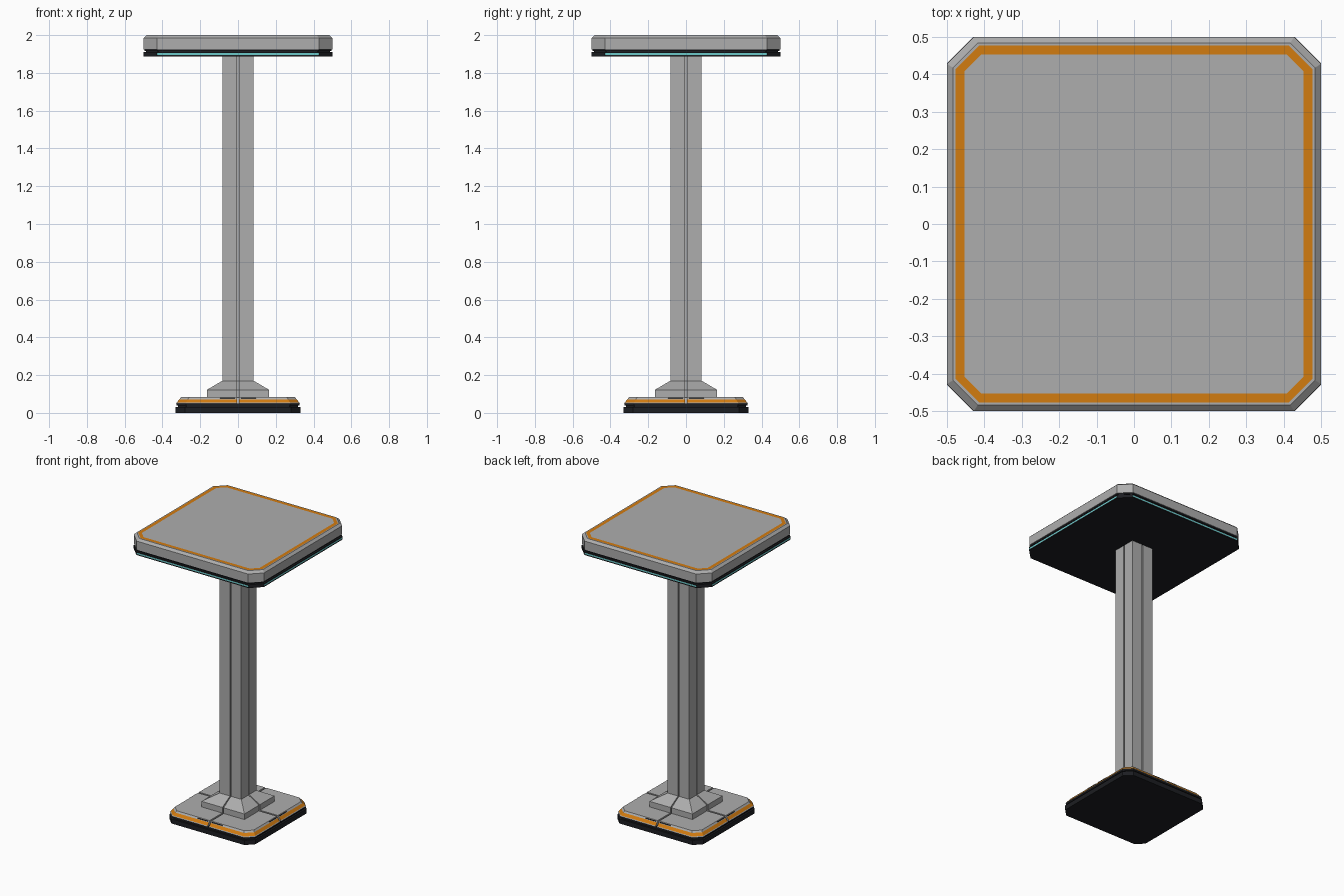
import bpy, bmesh
from mathutils import Matrix, Vector

if "Cube" in bpy.data.objects:
    bpy.data.objects.remove(bpy.data.objects["Cube"])


def material(name, rgb):
    m = bpy.data.materials.new(name)
    m.diffuse_color = (*rgb, 1)
    m.use_nodes = True
    m.node_tree.nodes["Principled BSDF"].inputs["Base Color"].default_value = m.diffuse_color
    return m


GREY = material("grey", (0.42, 0.42, 0.42))
DARK = material("dark", (0.012, 0.013, 0.016))
ORANGE = material("orange", (0.65, 0.2, 0.005))
TEAL = material("teal", (0.15, 0.6, 0.6))


def outline(h, c, notch):
    """Square outline with cut corners and optional centre grooves, plus edge tags."""
    side = [((-h + c, -h), "face")]
    if notch:
        g, d = notch
        side += [((-g, -h), "notch"), ((-g, -h + d), "notch"),
                 ((g, -h + d), "notch"), ((g, -h), "face")]
    if c > 0:
        side.append(((h - c, -h), "corner"))
    pts = []
    for k in range(4):
        for (x, y), tag in side:
            for _ in range(k):
                x, y = -y, x
            pts.append((x, y, tag))
    return pts


def loft(name, sections, base, accent=None, accent_layer=-1,
         accent_tags=("face", "corner"), notch=None):
    """Stack outlines (z, half width, corner cut) into a closed solid."""
    bm = bmesh.new()
    rings, tags = [], []
    for z, h, c in sections:
        pts = outline(h, c, notch)
        tags = [p[2] for p in pts]
        rings.append([bm.verts.new((p[0], p[1], z)) for p in pts])
    n = len(tags)
    for i, (a, b) in enumerate(zip(rings, rings[1:])):
        for k in range(n):
            f = bm.faces.new((a[k], a[(k + 1) % n], b[(k + 1) % n], b[k]))
            if i == accent_layer and tags[k] in accent_tags:
                f.material_index = 1
    bm.faces.new(rings[0][::-1])
    bm.faces.new(rings[-1])
    me = bpy.data.meshes.new(name)
    bm.to_mesh(me)
    bm.free()
    for m in (base, accent):
        if m:
            me.materials.append(m)
    ob = bpy.data.objects.new(name, me)
    bpy.context.collection.objects.link(ob)
    return ob


# Dark floor plate with a shadow groove
loft("floor_plate", [(0, 0.33, 0.05), (0.032, 0.33, 0.05), (0.032, 0.318, 0.046),
                     (0.04, 0.318, 0.046), (0.04, 0.325, 0.05), (0.05, 0.325, 0.05)], DARK)

# Bevelled base cover in four panels, orange band on the slope
loft("base_cover", [(0.05, 0.328, 0.05), (0.055, 0.324, 0.049),
                    (0.072, 0.31, 0.045), (0.083, 0.302, 0.043)],
     GREY, ORANGE, 1, notch=(0.006, 0.17))

# Thin dark slots above the orange band
bm = bmesh.new()
for k in range(4):
    for s in (-1, 1):
        mat = (Matrix.Rotation(k * 1.5707963, 4, "Z")
               @ Matrix.Translation(Vector((s * 0.055, -0.304, 0.077)))
               @ Matrix.Diagonal((0.08, 0.007, 0.005, 1)))
        bmesh.ops.create_cube(bm, size=1, matrix=mat)
me = bpy.data.meshes.new("base_slots")
bm.to_mesh(me)
bm.free()
me.materials.append(DARK)
bpy.context.collection.objects.link(bpy.data.objects.new("base_slots", me))

# Flared foot and grooved square column
loft("column", [(0.081, 0.165, 0), (0.122, 0.165, 0), (0.17, 0.083, 0), (1.892, 0.083, 0)],
     GREY, notch=(0.004, 0.015))

# Dark tray under the top, with light strip and shadow groove
loft("top_tray", [(1.888, 0.5, 0.07), (1.895, 0.5, 0.07), (1.904, 0.5, 0.07),
                  (1.911, 0.5, 0.07), (1.911, 0.487, 0.066), (1.917, 0.487, 0.066),
                  (1.917, 0.495, 0.07), (1.925, 0.495, 0.07)],
     DARK, TEAL, 1, ("face",))

# Table top slab with bevelled rim and orange border
loft("table_top", [(1.925, 0.5, 0.072), (1.985, 0.5, 0.072), (2, 0.484, 0.066),
                   (2, 0.477, 0.063), (2, 0.453, 0.045)],
     GREY, ORANGE, 3)
